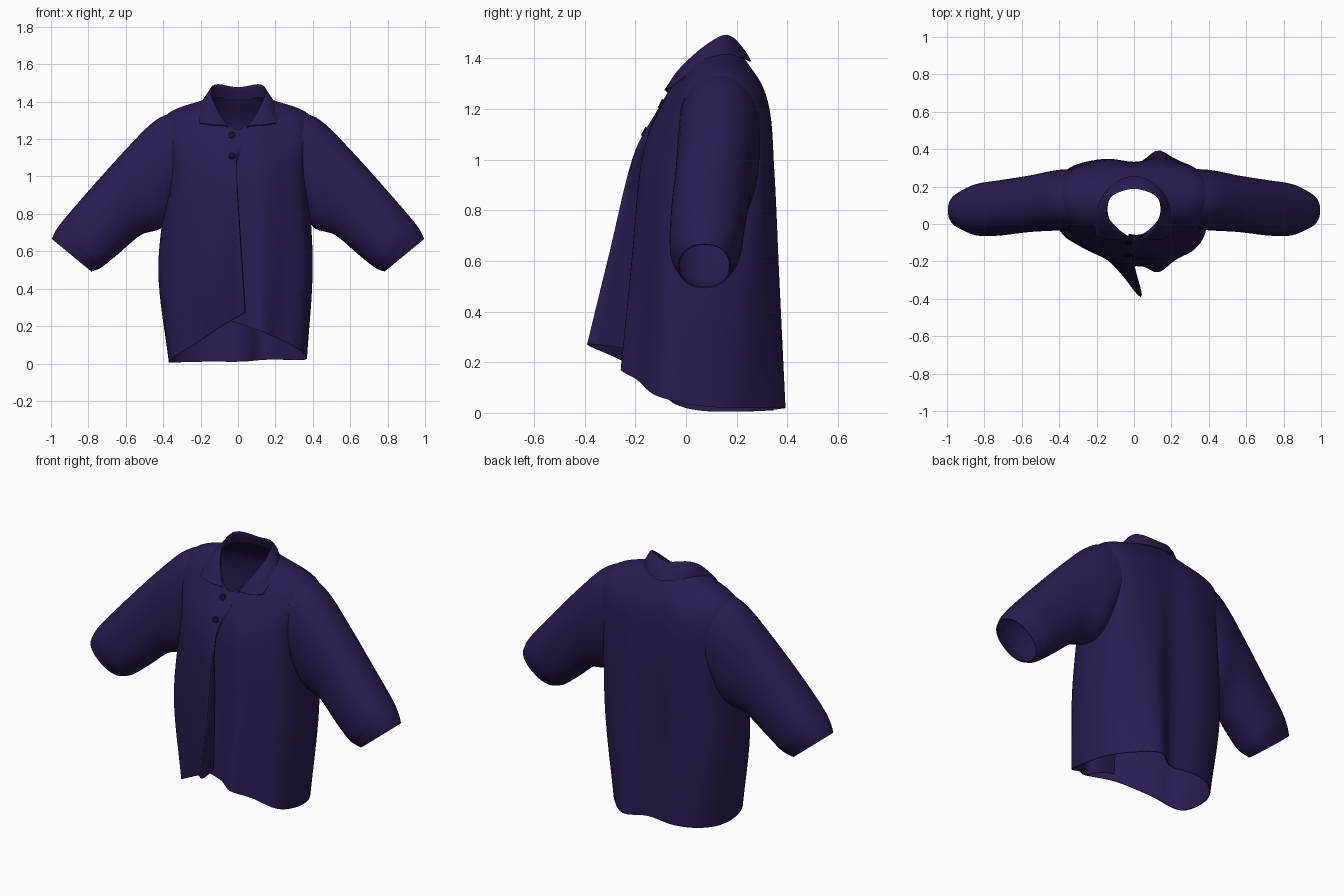
import bpy, bmesh, math
from mathutils import Vector

if "Cube" in bpy.data.objects:
    bpy.data.objects.remove(bpy.data.objects["Cube"])


def material(name, rgb):
    m = bpy.data.materials.new(name)
    m.diffuse_color = (*rgb, 1)
    m.use_nodes = True
    m.node_tree.nodes["Principled BSDF"].inputs["Base Color"].default_value = m.diffuse_color
    return m


CLOTH = material("deep violet cloth", (0.0215, 0.0118, 0.083))
DARK = material("dark button", (0.006, 0.004, 0.018))


def spline(pts, n):
    """Smooth curve through the points, n steps per span."""
    pts = [Vector(p) for p in pts]
    ext = [2 * pts[0] - pts[1]] + pts + [2 * pts[-1] - pts[-2]]
    out = []
    for i in range(len(pts) - 1):
        a, b, c, d = ext[i:i + 4]
        for k in range(n):
            t = k / n
            out.append(0.5 * (2 * b + (c - a) * t + (2 * a - 5 * b + 4 * c - d) * t * t
                              + (3 * b - a - 3 * c + d) * t ** 3))
    return out + [pts[-1]]


def finish(ob, mod=None):
    bpy.ops.object.select_all(action='DESELECT')
    ob.select_set(True)
    bpy.context.view_layer.objects.active = ob
    if mod:
        bpy.ops.object.modifier_apply(modifier=mod)
    bpy.ops.object.shade_smooth_by_angle(angle=math.radians(50))


def loft(name, rows, n_row, n_col, closed=False, hole=None, thick=0.006):
    """Cloth surface through rows of points, given a little thickness."""
    if n_col > 1:
        rows = [spline(r, n_col) for r in rows]
    cols = [spline(c, n_row) for c in zip(*rows)]
    bm = bmesh.new()
    grid = [[bm.verts.new(p) for p in c] for c in cols]
    for i in range(len(grid) - (0 if closed else 1)):
        a, b = grid[i], grid[(i + 1) % len(grid)]
        for j in range(len(a) - 1):
            bm.faces.new((a[j], b[j], b[j + 1], a[j + 1]))
    if hole:
        gone = [f for f in bm.faces if hole(f.calc_center_median())]
        bmesh.ops.delete(bm, geom=gone, context='FACES')
    bmesh.ops.recalc_face_normals(bm, faces=bm.faces)
    me = bpy.data.meshes.new(name)
    bm.to_mesh(me)
    bm.free()
    me.materials.append(CLOTH)
    ob = bpy.data.objects.new(name, me)
    bpy.context.collection.objects.link(ob)
    mod = ob.modifiers.new("thickness", 'SOLIDIFY')
    mod.thickness, mod.offset = thick, 0
    finish(ob, "thickness")
    return ob


def both_sides(half, lap=0.0):
    """Right half from the front edge to centre back, then mirrored; the left front laps over."""
    left = [(-x, y - lap * max(0, 1 - i / 4), z) for i, (x, y, z) in enumerate(half[:-1])]
    return list(half) + left[::-1]


# Body: hem outline, with the loose turned-back front flap and the fold at the back
hem = [(-.05, -.225, .23), (.05, -.225, .20), (.13, -.255, .17), (.22, -.19, .13),
       (.335, -.12, .07), (.365, .01, .035), (.352, .15, .02), (.28, .27, .02),
       (.14, .39, .02), (.02, .325, .01), (-.15, .342, .01), (-.28, .295, .008),
       (-.355, .19, .005), (-.365, .05, .01), (-.335, -.05, .04), (-.22, -.12, .11),
       (-.08, -.25, .205), (.036, -.388, .27), (.004, -.24, .255)]
chest = both_sides([(-.03, -.16, 1), (.04, -.168, 1), (.13, -.17, 1), (.23, -.13, 1),
                    (.33, -.06, 1), (.37, .06, 1), (.37, .20, 1), (.32, .30, 1),
                    (.15, .343, 1), (0, .328, 1)], .03)
chest[16:] = [(-.09, -.19, 1), (-.012, -.21, 1), (-.025, -.175, 1)]
yoke = both_sides([(-.03, -.10, 1.18), (.03, -.11, 1.18), (.11, -.10, 1.19), (.22, -.05, 1.23),
                   (.33, 0, 1.265), (.39, .09, 1.30), (.39, .19, 1.30), (.32, .27, 1.275),
                   (.16, .31, 1.26), (0, .305, 1.26)], .012)
neck = both_sides([(-.03, -.055, 1.25), (.02, -.06, 1.255), (.07, -.045, 1.30), (.11, -.01, 1.35),
                   (.145, .04, 1.40), (.155, .09, 1.415), (.15, .14, 1.42), (.125, .18, 1.42),
                   (.07, .205, 1.42), (0, .215, 1.42)], .01)
waist = [((a[0] + b[0]) * (.535 if a[0] > .1 else .57 if a[0] < -.1 else .5),
          (a[1] + b[1]) / 2, (a[2] + b[2]) / 2) for a, b in zip(hem, chest)]
loft("shirt_body", [hem, waist, chest, yoke, neck], 8, 5,
     hole=lambda c: abs(c.x) > .345 and .90 < c.z < 1.26 and -.01 < c.y < .25)

# Sleeves: rings given by top point, bottom point, centre y and half depth
RINGS = [(.30, 1.355, .33, .88, .134, .158), (.44, 1.297, .40, .735, .126, .158),
         (.60, 1.14, .52, .69, .108, .148), (.78, .94, .64, .59, .087, .145),
         (.91, .79, .72, .525, .077, .138), (.965, .72, .755, .505, .075, .118),
         (.993, .665, .785, .495, .073, .10)]


def sleeve_ring(tx, tz, bx, bz, cy, hd, side, n=40):
    pts = []
    for i in range(n):
        a = 2 * math.pi * i / n
        c, s = math.cos(a), math.sin(a)
        u = 0.5 - 0.5 * math.copysign(abs(c) ** 0.9, c)
        y = cy + hd * math.copysign(abs(s) ** 0.9, s)
        pts.append(Vector((side * (tx + (bx - tx) * u), y, tz + (bz - tz) * u)))
    return pts


for side, label in ((1, "left"), (-1, "right")):
    loft(label + "_sleeve", [sleeve_ring(*r, side) for r in RINGS], 6, 1, closed=True)

# Collar: stand, fold line and pointed outer edge
stand = both_sides([(.04, -.06, 1.25), (.10, -.015, 1.33), (.15, .06, 1.40),
                    (.13, .165, 1.42), (0, .213, 1.415)])
fold = both_sides([(.065, -.078, 1.27), (.115, -.025, 1.355), (.145, .065, 1.44),
                   (.12, .15, 1.49), (0, .19, 1.475)])
leaf = both_sides([(.135, -.082, 1.275), (.17, -.02, 1.35), (.18, .08, 1.415),
                   (.13, .18, 1.445), (0, .23, 1.43)])
edge = both_sides([(.205, -.058, 1.285), (.21, .02, 1.345), (.195, .10, 1.392),
                   (.12, .205, 1.405), (0, .255, 1.388)])
loft("collar", [stand, fold, leaf, edge], 5, 6)

# Two buttons near the top of the front
for i, (y, z) in enumerate(((-.097, 1.22), (-.163, 1.11))):
    bpy.ops.mesh.primitive_cylinder_add(vertices=20, radius=.019, depth=.014,
                                        location=(-.033, y, z),
                                        rotation=(math.radians(62), 0, 0))
    ob = bpy.context.object
    ob.name = "button_%d" % (i + 1)
    ob.data.materials.append(DARK)
    finish(ob)
